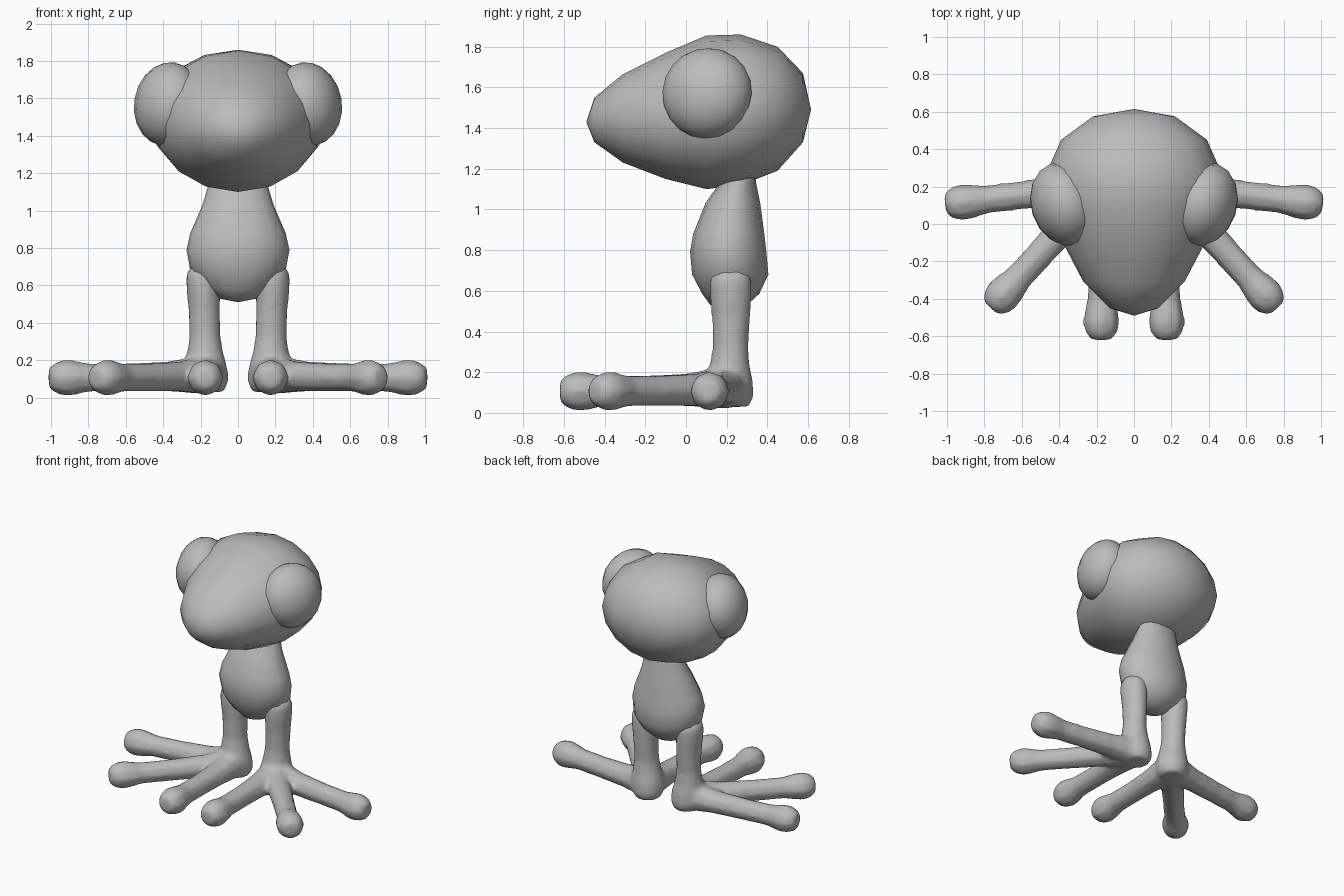
import bpy, bmesh, math
from mathutils import Vector, Matrix

if "Cube" in bpy.data.objects:
    bpy.data.objects.remove(bpy.data.objects["Cube"])

skin = bpy.data.materials.new("grey_skin")
skin.diffuse_color = (0.5, 0.5, 0.5, 1)
skin.use_nodes = True
skin.node_tree.nodes["Principled BSDF"].inputs["Base Color"].default_value = skin.diffuse_color


def finish(name, bm):
    bmesh.ops.recalc_face_normals(bm, faces=bm.faces)
    mesh = bpy.data.meshes.new(name)
    bm.to_mesh(mesh)
    bm.free()
    mesh.materials.append(skin)
    mesh.polygons.foreach_set("use_smooth", [True] * len(mesh.polygons))
    obj = bpy.data.objects.new(name, mesh)
    bpy.context.collection.objects.link(obj)
    return obj


def loft(bm, rings, sides, start=None, end=None):
    """Skin a row of (centre, u, v) elliptical rings; close with poles or flat caps."""
    loops = []
    for c, u, v in rings:
        angles = [2 * math.pi * i / sides for i in range(sides)]
        loops.append([bm.verts.new(c + u * math.cos(a) + v * math.sin(a)) for a in angles])
    for a, b in zip(loops, loops[1:]):
        for i in range(sides):
            j = (i + 1) % sides
            bm.faces.new((a[i], a[j], b[j], b[i]))
    for loop, pole in ((loops[0], start), (loops[-1], end)):
        if pole is None:
            bm.faces.new(loop)
        else:
            p = bm.verts.new(pole)
            for i in range(sides):
                bm.faces.new((loop[i], loop[(i + 1) % sides], p))


# Head: rings from snout to back (y, half width, top, bottom)
head_rings = [(-0.45, 0.13, 1.55, 1.33), (-0.31, 0.27, 1.665, 1.23),
              (-0.10, 0.38, 1.77, 1.15), (0.10, 0.45, 1.855, 1.10),
              (0.27, 0.47, 1.86, 1.12), (0.45, 0.39, 1.80, 1.19),
              (0.575, 0.22, 1.67, 1.33)]
bm = bmesh.new()
loft(bm, [(Vector((0, y, (t + b) / 2)), Vector((w, 0, 0)), Vector((0, 0, (t - b) / 2)))
          for y, w, t, b in head_rings], 16,
     Vector((0, -0.49, 1.43)), Vector((0, 0.615, 1.49)))
finish("head", bm)

# Body: rings from the belly up to the neck (z, half width, front, back)
body_rings = [(0.53, 0.10, 0.12, 0.30), (0.585, 0.18, 0.08, 0.36),
              (0.68, 0.255, 0.03, 0.405), (0.79, 0.275, 0.02, 0.395),
              (0.88, 0.255, 0.035, 0.385), (1.03, 0.19, 0.095, 0.365),
              (1.13, 0.16, 0.165, 0.345), (1.25, 0.14, 0.19, 0.33)]
bm = bmesh.new()
loft(bm, [(Vector((0, (f + b) / 2, z)), Vector((w, 0, 0)), Vector((0, (b - f) / 2, 0)))
          for z, w, f, b in body_rings], 16, Vector((0, 0.21, 0.51)))
finish("body", bm)

# Eyes: flattened balls facing outward, slightly forward and up
bm = bmesh.new()
bmesh.ops.create_uvsphere(
    bm, u_segments=16, v_segments=10, radius=1,
    matrix=Matrix.Translation((0.375, 0.105, 1.57))
    @ Matrix.Rotation(math.radians(-18), 4, 'Z')
    @ Matrix.Rotation(math.radians(-10), 4, 'Y')
    @ Matrix.Diagonal((0.175, 0.228, 0.225, 1)))
eyes = finish("eyes", bm)
eyes.modifiers.new("mirror", 'MIRROR')

# Legs: shin and heel (z, centre x, centre y, half width, half depth)
leg_rings = [(0.03, 0.16, 0.225, 0.085, 0.085), (0.08, 0.165, 0.22, 0.115, 0.115),
             (0.16, 0.17, 0.215, 0.115, 0.115), (0.23, 0.175, 0.215, 0.10, 0.10),
             (0.32, 0.177, 0.218, 0.085, 0.088), (0.46, 0.18, 0.222, 0.085, 0.095),
             (0.58, 0.185, 0.22, 0.092, 0.105), (0.66, 0.187, 0.22, 0.092, 0.105),
             (0.71, 0.185, 0.22, 0.06, 0.07)]
bm = bmesh.new()
loft(bm, [(Vector((x, y, z)), Vector((w, 0, 0)), Vector((0, d, 0)))
          for z, x, y, w, d in leg_rings], 12)

# Toes: tapered shafts with round tips (distance back from the tip, radius)
toe_profile = [(0, 0.055), (0.04, 0.088), (0.09, 0.10), (0.14, 0.094),
               (0.22, 0.077), (0.40, 0.077)]
heel = Vector((0.17, 0.205, 0.11))
for tip in ((1.01, 0.105), (0.765, -0.45), (0.175, -0.62)):
    end = Vector((*tip, 0.106))
    way = (end - heel).normalized()
    side = way.cross(Vector((0, 0, 1))).normalized()
    up = side.cross(way)
    length = (end - heel).length
    rings = [(end - way * d, side * r, up * r) for d, r in toe_profile]
    rings += [(heel + way * 0.2 + up * 0.005, side * 0.088, up * 0.083),
              (heel + way * 0.08 + up * 0.01, side * 0.1, up * 0.1), (heel, side * 0.09, up * 0.09)]
    loft(bm, rings, 8)
legs = finish("legs_and_feet", bm)

# Blend shin, heel and toes into one soft skin, then mirror
remesh = legs.modifiers.new("blend", 'REMESH')
remesh.mode = 'VOXEL'
remesh.voxel_size = 0.018
remesh.use_smooth_shade = True
soften = legs.modifiers.new("soften", 'SMOOTH')
soften.factor = 0.5
soften.iterations = 6
legs.modifiers.new("mirror", 'MIRROR')
